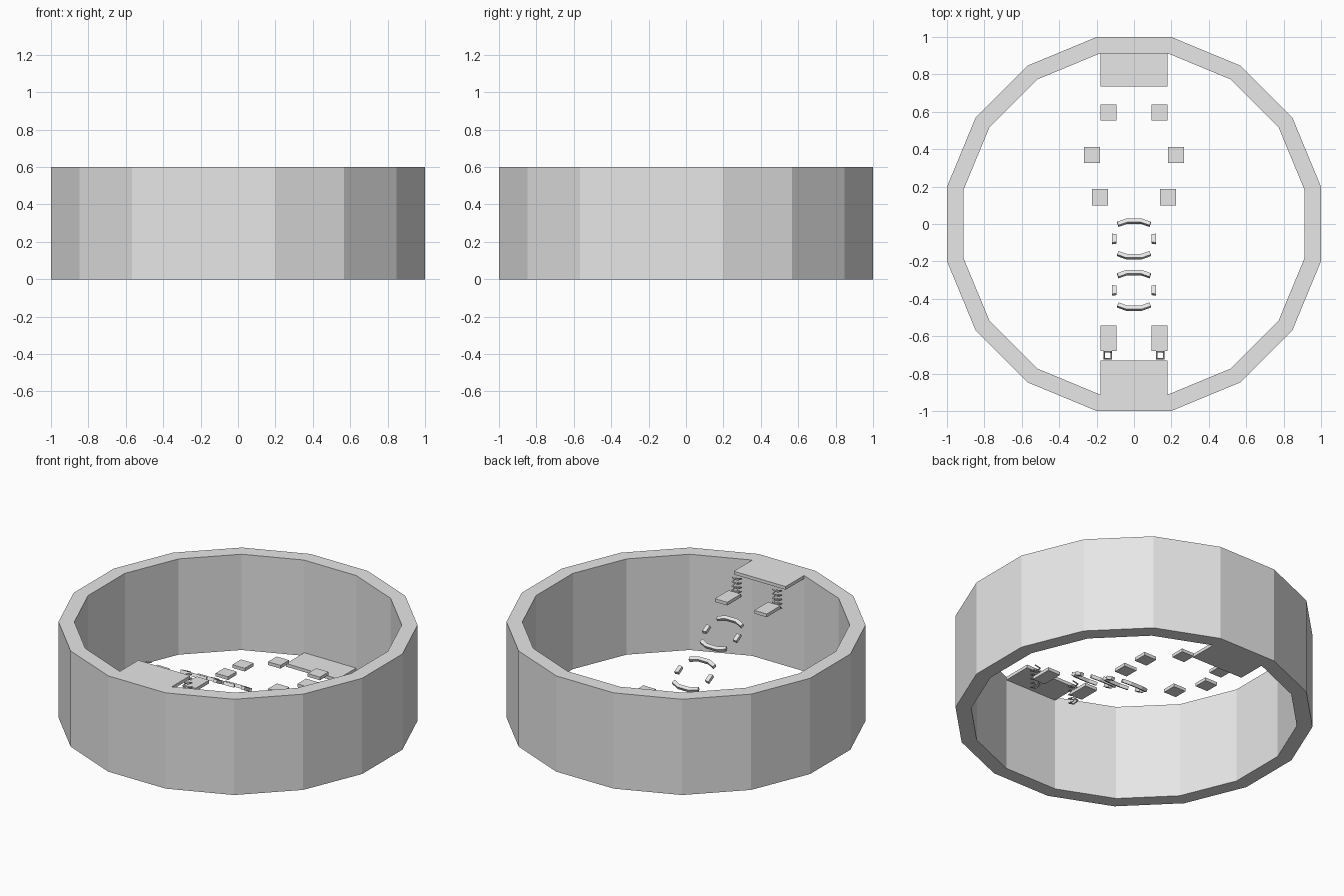
import bpy, bmesh, math
from mathutils import Matrix, Vector

if "Cube" in bpy.data.objects:
    bpy.data.objects.remove(bpy.data.objects["Cube"])

grey = bpy.data.materials.new("light grey")
grey.diffuse_color = (0.8, 0.8, 0.8, 1)
grey.use_nodes = True
grey.node_tree.nodes["Principled BSDF"].inputs["Base Color"].default_value = grey.diffuse_color


def make_object(name, bm, matrix=Matrix()):
    bmesh.ops.recalc_face_normals(bm, faces=bm.faces)
    bm.transform(matrix)
    me = bpy.data.meshes.new(name)
    bm.to_mesh(me)
    bm.free()
    me.materials.append(grey)
    ob = bpy.data.objects.new(name, me)
    bpy.context.collection.objects.link(ob)
    return ob


def slab(name, x, y, top, sx, sy, thick=0.02):
    bm = bmesh.new()
    bmesh.ops.create_cube(bm, size=1)
    m = Matrix.Translation((x, y, top - thick / 2)) @ Matrix.Diagonal((sx, sy, thick, 1))
    return make_object(name, bm, m)


def prism(bm, outline, thick):
    # extrude a flat outline evenly about its plane
    face = bm.faces.new([bm.verts.new((u, v, -thick / 2)) for u, v in outline])
    ext = bmesh.ops.extrude_face_region(bm, geom=[face])
    verts = [g for g in ext["geom"] if isinstance(g, bmesh.types.BMVert)]
    bmesh.ops.translate(bm, verts=verts, vec=(0, 0, thick))


# sixteen-sided arena wall
SIDES, HEIGHT = 16, 0.6
k = 1 / math.cos(math.pi / SIDES)
bm = bmesh.new()
loops = []
for r, z in ((k, 0), (k, HEIGHT), (0.912 * k, HEIGHT), (0.912 * k, 0)):
    angles = [(i + 0.5) * math.tau / SIDES for i in range(SIDES)]
    loops.append([bm.verts.new((r * math.cos(a), r * math.sin(a), z)) for a in angles])
for j in range(4):
    a, b = loops[j], loops[(j + 1) % 4]
    for i in range(SIDES):
        n = (i + 1) % SIDES
        bm.faces.new((a[i], a[n], b[n], b[i]))
make_object("arena_wall", bm)

# high start platform at the front, low finish platform at the back
slab("start_platform", 0, -0.821, 0.6, 0.36, 0.182)
slab("finish_platform", 0, 0.823, 0.02, 0.36, 0.178)

# stepping plates, mirrored left and right
for side, s in (("left", -1), ("right", 1)):
    slab(f"upper_step_{side}", s * 0.137, -0.61, 0.5, 0.086, 0.136)
    for i, (x, y, z) in enumerate(((0.182, 0.143, 0.19), (0.225, 0.37, 0.145), (0.137, 0.597, 0.1))):
        slab(f"lower_step_{side}_{i + 1}", s * x, y, z, 0.086, 0.086)

    # square coil hanging between platform and step
    curve = bpy.data.curves.new("coil", "CURVE")
    curve.dimensions = "3D"
    curve.bevel_depth = 0.005
    curve.bevel_resolution = 0
    turns = 5
    line = curve.splines.new("POLY")
    line.points.add(turns * 4)
    for i, p in enumerate(line.points):
        a = math.radians(45 + 90 * i)
        p.co = (s * 0.14 + 0.026 * math.cos(a), -0.702 + 0.026 * math.sin(a),
                0.585 - 0.135 * i / (turns * 4), 1)
    curve.use_fill_caps = True
    curve.materials.append(grey)
    coil = bpy.data.objects.new(f"hanging_coil_{side}", curve)
    bpy.context.collection.objects.link(coil)

# two tilted broken rings, descending towards the back
half = [(0.04, 0.119), (0.09, 0.099), (0.083, 0.078), (0.036, 0.097)]
arc = half + [(-u, v) for u, v in reversed(half)]
block = [(0.118, -0.027), (0.118, 0.027), (0.093, 0.023), (0.093, -0.023)]
for name, y, z in (("upper_ring", -0.355, 0.4), ("lower_ring", -0.08, 0.25)):
    bm = bmesh.new()
    for s in (1, -1):
        prism(bm, [(u, s * v) for u, v in arc], 0.02)
        prism(bm, [(s * u, v) for u, v in block], 0.02)
    make_object(name, bm, Matrix.Translation((0, y, z)) @ Matrix.Rotation(math.radians(-28), 4, "X"))
